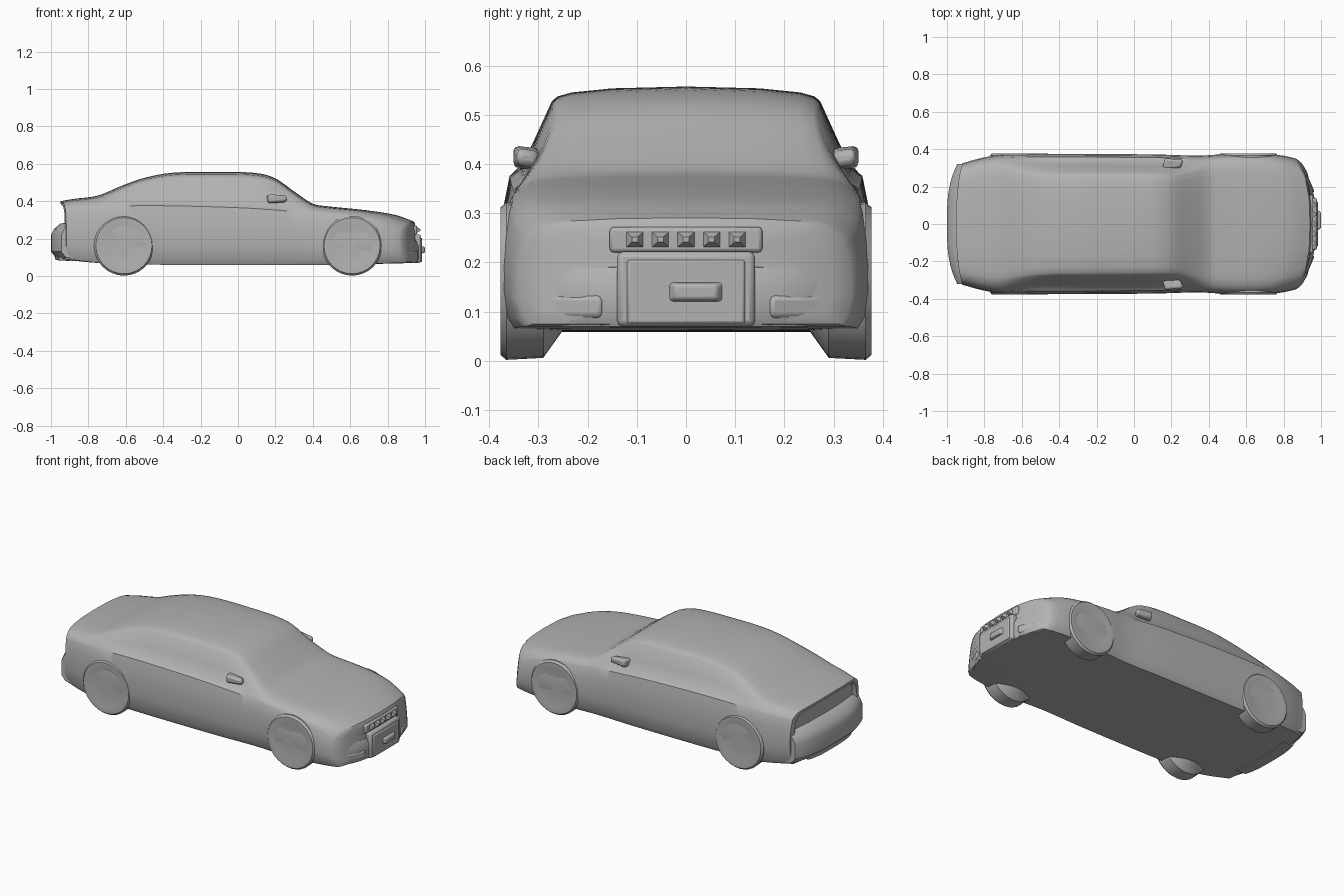
import bpy, bmesh, math

old = bpy.data.objects.get("Cube")
if old:
    bpy.data.objects.remove(old, do_unlink=True)

grey = bpy.data.materials.new("body grey")
grey.use_nodes = True
grey.diffuse_color = (0.45, 0.45, 0.45, 1)
grey.node_tree.nodes["Principled BSDF"].inputs["Base Color"].default_value = (0.45, 0.45, 0.45, 1)


def finish(bm, name, angle=35, bevel=0):
    bmesh.ops.recalc_face_normals(bm, faces=bm.faces)
    mesh = bpy.data.meshes.new(name)
    bm.to_mesh(mesh)
    bm.free()
    obj = bpy.data.objects.new(name, mesh)
    bpy.context.collection.objects.link(obj)
    mesh.materials.append(grey)
    if bevel:
        mod = obj.modifiers.new("soft edges", "BEVEL")
        mod.width = bevel
        mod.segments = 2
    bpy.ops.object.select_all(action="DESELECT")
    obj.select_set(True)
    bpy.context.view_layer.objects.active = obj
    bpy.ops.object.shade_smooth_by_angle(angle=math.radians(angle))
    return obj


def loft(rings, name, angle=35):
    """Join closed rings of points into a capped skin."""
    bm = bmesh.new()
    rows = [[bm.verts.new(p) for p in ring] for ring in rings]
    n = len(rows[0])
    for a, b in zip(rows, rows[1:]):
        for i in range(n):
            j = (i + 1) % n
            bm.faces.new((a[i], a[j], b[j], b[i]))
    bm.faces.new(rows[0])
    bm.faces.new(rows[-1])
    return finish(bm, name, angle)


def block(name, lo, hi, bevel=0.008, shrink=1.0):
    """Box between two corners; shrink narrows its +x end."""
    bm = bmesh.new()
    bmesh.ops.create_cube(bm, size=1)
    for v in bm.verts:
        s = shrink if v.co.x > 0 else 1
        for k in range(3):
            f = v.co[k] * (s if k else 1)
            v.co[k] = (lo[k] + hi[k]) / 2 + f * (hi[k] - lo[k])
    return finish(bm, name, 35, bevel)


def curve(keys, x):
    """Smooth interpolation through key points."""
    def slope(i):
        a, b = keys[max(i - 1, 0)], keys[min(i + 1, len(keys) - 1)]
        return (b[1] - a[1]) / (b[0] - a[0])
    i = 0
    while i < len(keys) - 2 and x > keys[i + 1][0]:
        i += 1
    (x0, y0), (x1, y1) = keys[i], keys[i + 1]
    h = x1 - x0
    t = min(max((x - x0) / h, 0), 1)
    return ((2*t**3 - 3*t*t + 1) * y0 + (t**3 - 2*t*t + t) * h * slope(i)
            + (3*t*t - 2*t**3) * y1 + (t**3 - t*t) * h * slope(i + 1))


def ramp(t):
    t = min(max(t, 0), 1)
    return t * t * (3 - 2 * t)


# Body outlines along the length
TOP = [(-.95, .40), (-.88, .412), (-.75, .43), (-.62, .483), (-.5, .525), (-.35, .552),
       (-.1, .557), (.1, .55), (.2, .522), (.3, .452), (.4, .386), (.46, .375),
       (.7, .35), (.85, .325), (.93, .295)]
BELT = [(-.95, .35), (-.6, .375), (0, .365), (.4, .335), (.8, .29), (.93, .24)]
WIDTH = [(-.95, .325), (-.85, .352), (-.7, .372), (-.4, .375), (.1, .372), (.35, .366),
         (.5, .374), (.75, .375), (.87, .365), (.93, .35)]
FLOOR = [(-.95, .09), (-.75, .07), (-.4, .06), (.5, .06), (.93, .07)]
# Section shapes: width share, height share
LOWER = [(.5, 0), (.93, 0), (.975, .1), (1, .35), (1, .6), (.985, .82), (.955, 1)]
CABIN = [(.9, .08), (.83, .38), (.73, .83), (.7, .89), (.62, .935), (.4, .98)]
HOOD = [(.94, .2), (.91, .4), (.85, .68), (.78, .8), (.68, .88), (.4, .97)]


def bend(x, y, z):
    """Round the nose and tail in plan and lean the nose."""
    front, rear = ramp((x - .55) / .38), ramp((-x - .65) / .3)
    c = abs(y / .375) ** 3
    return (x - .1 * front * c + .05 * rear * c + .1 * front * (.3 - z), y, z)


def section(x):
    top, belt, w, low = (curve(k, x) for k in (TOP, BELT, WIDTH, FLOOR))
    t = ramp((top - belt - .04) / .13)
    half = [(w * a, low + (belt - low) * b) for a, b in LOWER]
    for (a, b), (c, d) in zip(CABIN, HOOD):
        half.append((w * (a * t + c * (1 - t)), belt + (top - belt) * (b * t + d * (1 - t))))
    return [(0, low)] + half + [(0, top)] + [(-y, z) for y, z in reversed(half)]


def cap(x, steps):
    """Shrinking rings that close an end; each step is scale and push."""
    ring = section(x)
    mid = (ring[0][1] + max(p[1] for p in ring)) / 2
    out = []
    for s, push in steps:
        pts = [bend(x, y * s, mid + (z - mid) * s) for y, z in ring]
        out.append([(px + push, y, z) for px, y, z in pts])
    return out


stations = [-.95 + 1.88 * i / 70 for i in range(71)]
rings = cap(-.95, [(.02, .025), (.5, .025), (.86, .022), (.91, 0)])
rings += [[bend(x, y, z) for y, z in section(x)] for x in stations]
rings += cap(.93, [(.96, .01), (.85, .015), (.5, .015), (.02, .015)])
loft(rings, "car_body")


def sweep(name, profile, half, bow, count=24):
    """Carry an x-z profile across the car along a bowed line."""
    rows = []
    for i in range(count + 1):
        y = half * (2 * i / count - 1)
        d = bow * abs(y / half) ** 3
        rows.append([(x + d, y, z) for x, z in profile])
    return loft(rows, name)


# Bumpers and valances
sweep("rear_bumper", [(-.88, .09), (-.975, .1), (-1, .13), (-1, .22), (-.985, .25),
                      (-.95, .28), (-.88, .29)], .32, .055)
sweep("front_bumper", [(.88, .068), (.962, .07), (.972, .09), (.972, .16), (.96, .19),
                       (.88, .195)], .32, -.09)
sweep("rear_valance", [(-.9, .08), (-.975, .085), (-.985, .12), (-.9, .12)], .2, .02)

# Wheels, flush with the sides and tapered inwards
TYRE = [(.25, .1), (.29, .156), (.365, .16), (.377, .15), (.377, .12), (.373, .1), (.376, .03)]
for end, x in (("front", .61), ("rear", -.61)):
    for side, s in (("left", 1), ("right", -1)):
        angles = [math.tau * i / 32 for i in range(32)]
        loft([[(x + r * math.cos(a), s * y, .162 + r * math.sin(a)) for a in angles]
              for y, r in TYRE], f"{end}_{side}_wheel")

# Grille surround, plate and the pointed teeth above it
block("grille_surround", (.88, -.14, .07), (.978, .14, .222), .012)
block("grille_panel", (.95, -.12, .075), (.984, .12, .205), .006)
block("number_plate", (.96, -.05, .115), (1, .09, .165), .006, .6)
block("grille_bar", (.9, -.155, .22), (.957, .155, .272), .008)
for i in range(5):
    y = -.104 + .052 * i
    block(f"grille_tooth_{i + 1}", (.945, y - .024, .225), (.975, y + .024, .268), 0, .25)

for side, s in (("left", 1), ("right", -1)):
    # Fog lights sit in the bumper corners
    ys = sorted((s * .17, s * .3))
    light = block(f"{side}_fog_light", (.89, ys[0], .085), (.955, ys[1], .135), .012)
    for v in light.data.vertices:
        v.co.x += .025 - .07 * (abs(v.co.y) / .3) ** 3
    # Door mirrors
    ys = sorted((s * .29, s * .352))
    mirror = block(f"{side}_door_mirror", (.15, ys[0], .385), (.25, ys[1], .432), .012, .7)
    for v in mirror.data.vertices:
        if abs(v.co.y) > .32:
            v.co.z += .006
            v.co.x += .015
